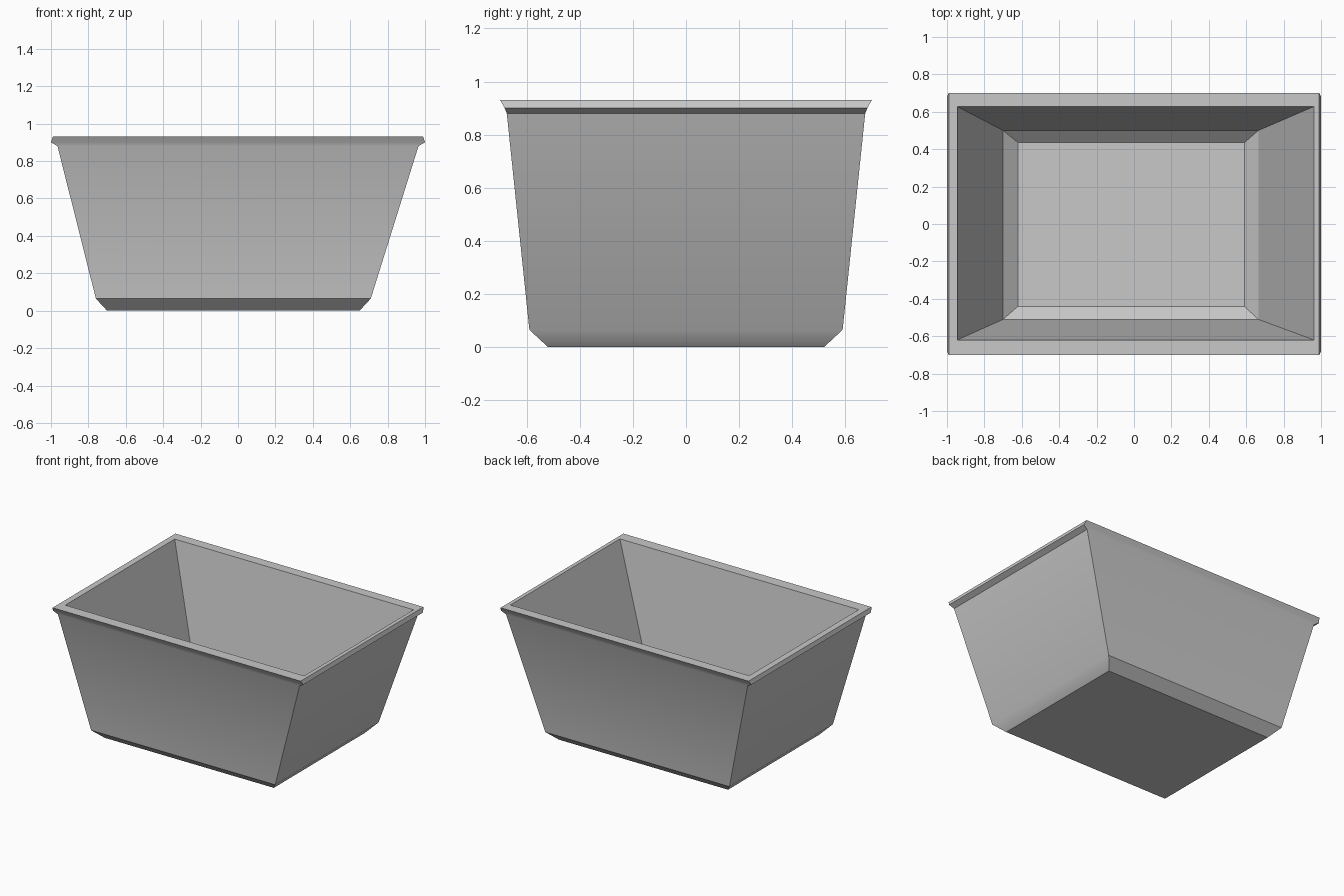
import bpy
import bmesh
import math

cube = bpy.data.objects.get("Cube")
if cube:
    bpy.data.objects.remove(cube, do_unlink=True)

grey = bpy.data.materials.new("plain grey")
grey.use_nodes = True
colour = (0.58, 0.58, 0.58, 1)
grey.diffuse_color = colour
grey.node_tree.nodes["Principled BSDF"].inputs["Base Color"].default_value = colour

# Rectangular sections from the underside, up over the rim, down to the inner floor
# Each is left x, right x, front y, back y, height
sections = [
    (-0.70, 0.65, -0.52, 0.52, 0.0),      # underside
    (-0.76, 0.71, -0.59, 0.59, 0.065),    # top of bottom chamfer
    (-0.965, 0.965, -0.675, 0.675, 0.88), # under the rim
    (-1.0, 1.0, -0.683, 0.683, 0.90),     # rim lower edge
    (-0.99, 0.99, -0.70, 0.70, 0.93),     # rim top
    (-0.945, 0.962, -0.62, 0.628, 0.93),  # rim inner edge
    (-0.70, 0.665, -0.51, 0.50, 0.11),    # inner wall foot
    (-0.62, 0.59, -0.44, 0.435, 0.05),    # inner floor
]

bm = bmesh.new()
rings = []
for x0, x1, y0, y1, z in sections:
    corners = ((x0, y0), (x1, y0), (x1, y1), (x0, y1))
    rings.append([bm.verts.new((x, y, z)) for x, y in corners])

# Walls between neighbouring sections, then the two floors
for low, high in zip(rings, rings[1:]):
    for i in range(4):
        j = (i + 1) % 4
        bm.faces.new((low[i], low[j], high[j], high[i]))
bm.faces.new(rings[0][::-1])
bm.faces.new(rings[-1])
bmesh.ops.recalc_face_normals(bm, faces=bm.faces)

mesh = bpy.data.meshes.new("tub")
bm.to_mesh(mesh)
bm.free()
mesh.materials.append(grey)
tub = bpy.data.objects.new("tub", mesh)
bpy.context.collection.objects.link(tub)

# Soft shading over the shallow bends only
bpy.ops.object.select_all(action="DESELECT")
tub.select_set(True)
bpy.context.view_layer.objects.active = tub
bpy.ops.object.shade_smooth_by_angle(angle=math.radians(30))
